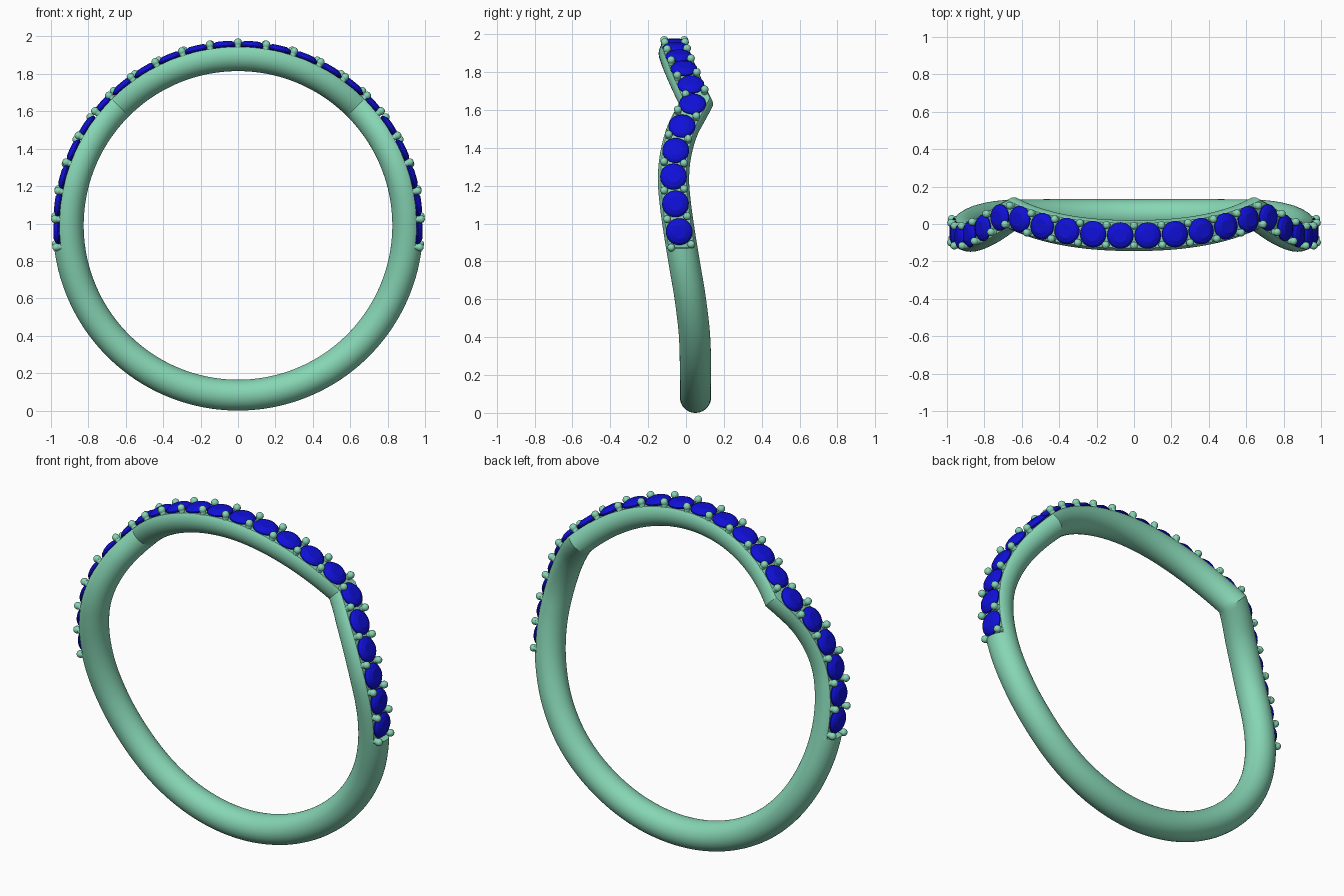
import bpy, bmesh
from math import sin, cos, pi, radians, sqrt
from mathutils import Vector, Matrix

if "Cube" in bpy.data.objects:
    bpy.data.objects.remove(bpy.data.objects["Cube"])

CZ, R, T = 0.99, 0.9075, 0.0825      # ring centre height, mid radius, tube radius
STEP, N = 8.76, 22                   # stone spacing in degrees, stone count
CUT_END = 97.0                       # end of the flattened setting
KINK = 45.0
# side sway of the shank past the corner: (angle from top, y)
SWAY = [(45, .055), (48, .036), (57, -.021), (66, -.055), (74.5, -.066), (83, -.056),
        (92, -.036), (103, -.008), (115, .022), (130, .045), (150, .05), (180, .05)]


def sway(a):
    a = abs(a)
    if a <= KINK:
        return -0.062 + 0.117 * (a / KINK) ** 2.2
    a = min(a, 180)

    def slope(i):
        lo, hi = max(i - 1, 0), min(i + 1, len(SWAY) - 1)
        return (SWAY[hi][1] - SWAY[lo][1]) / (SWAY[hi][0] - SWAY[lo][0])
    for i in range(len(SWAY) - 1):
        (x0, y0), (x1, y1) = SWAY[i], SWAY[i + 1]
        if a <= x1:
            h = x1 - x0
            t = (a - x0) / h
            return ((2*t**3 - 3*t**2 + 1) * y0 + (t**3 - 2*t**2 + t) * h * slope(i)
                    + (3*t**2 - 2*t**3) * y1 + (t**3 - t**2) * h * slope(i + 1))


def frame(a):
    """Path tilt (dy/ds), radial direction at angle a."""
    b = abs(a)
    s = (sway(b) - sway(max(b - 0.2, 0))) / (radians(0.2) * R) if b > 0.2 else 0
    r = radians(a)
    return (s if a >= 0 else -s), Vector((sin(r), 0, cos(r)))


def material(name, col):
    m = bpy.data.materials.new(name)
    m.diffuse_color = (*col, 1)
    m.use_nodes = True
    m.node_tree.nodes["Principled BSDF"].inputs["Base Color"].default_value = m.diffuse_color
    return m


def finish(name, bm, mat, angle):
    bmesh.ops.recalc_face_normals(bm, faces=bm.faces)
    me = bpy.data.meshes.new(name)
    bm.to_mesh(me)
    bm.free()
    ob = bpy.data.objects.new(name, me)
    bpy.context.collection.objects.link(ob)
    me.materials.append(mat)
    bpy.ops.object.select_all(action='DESELECT')
    ob.select_set(True)
    bpy.context.view_layer.objects.active = ob
    if angle:
        bpy.ops.object.shade_smooth_by_angle(angle=radians(angle))
    return ob


def lathe(bm, profile, sides, mat):
    """Closed turned solid; profile of (radius, height), ends on the axis."""
    rings = []
    for r, h in profile:
        k = 1 if r == 0 else sides
        rings.append([bm.verts.new(mat @ Vector((r * cos(2*pi*i/k), r * sin(2*pi*i/k), h)))
                      for i in range(k)])
    for p, q in zip(rings, rings[1:]):
        for i in range(sides):
            j = (i + 1) % sides
            vs = [p[i % len(p)], p[j % len(p)], q[j % len(q)], q[i % len(q)]]
            bm.faces.new(list(dict.fromkeys(vs)))


def seat(a, radius, side=0.0):
    """Placement on the band at angle a, z axis pointing outward."""
    s, out = frame(a)
    along = Vector((out.z, s, -out.x)).normalized()
    across = out.cross(along)
    pos = Vector((0, sway(a), CZ)) + out * radius + across * side
    m = Matrix((along, across, out)).transposed().to_4x4()
    return Matrix.Translation(pos) @ m


metal = material("green_metal", (0.24, 0.67, 0.46))
blue = material("blue_stone", (0.005, 0.005, 0.7))

# band: round section, mitred at the corners, flattened under the stones
bm = bmesh.new()
stations = []
for i in range(-120, 120):
    a = i * 1.5
    stations.append((a, abs(a) < CUT_END))
stations += [(s * (CUT_END + d), d == 0) for s in (-1, 1) for d in (0, 0.05)]
stations.sort()
rings = []
SEC = 40
for a, cut in stations:
    s, out = frame(a)
    ring = []
    for k in range(SEC):
        t = 2 * pi * k / SEC
        rad = T * cos(t)
        if cut:
            rad = min(rad, 0.047)
        ring.append(bm.verts.new(Vector((0, sway(a) + T * sin(t) * sqrt(1 + s*s), CZ))
                                 + out * (R + rad)))
    rings.append(ring)
for p, q in zip(rings, rings[1:] + rings[:1]):
    for k in range(SEC):
        j = (k + 1) % SEC
        bm.faces.new((p[k], p[j], q[j], q[k]))
finish("band", bm, metal, 30)

# stones: faceted round cuts
bm = bmesh.new()
for i in range(N):
    a = (i - (N - 1) / 2) * STEP
    lathe(bm, [(0, .024), (.038, .023), (.06, .013), (.071, .001), (.071, -.005), (.035, -.03), (0, -.05)],
          20, seat(a, 0.964))
finish("stones", bm, blue, 20)

# prongs: round-tipped pins in pairs between the stones
bm = bmesh.new()
PR = 0.021
pin = [(0, -.045), (PR * .8, -.045), (PR * .8, -.012)]
pin += [(PR * cos(t), PR * sin(t)) for t in (radians(d) for d in (-35, -15, 5, 25, 45, 65))] + [(0, PR)]
for i in range(N + 1):
    for side in (-0.053, 0.053):
        lathe(bm, pin, 12, seat((i - N / 2) * STEP, 1.0 - PR, side))
finish("prongs", bm, metal, 50)
